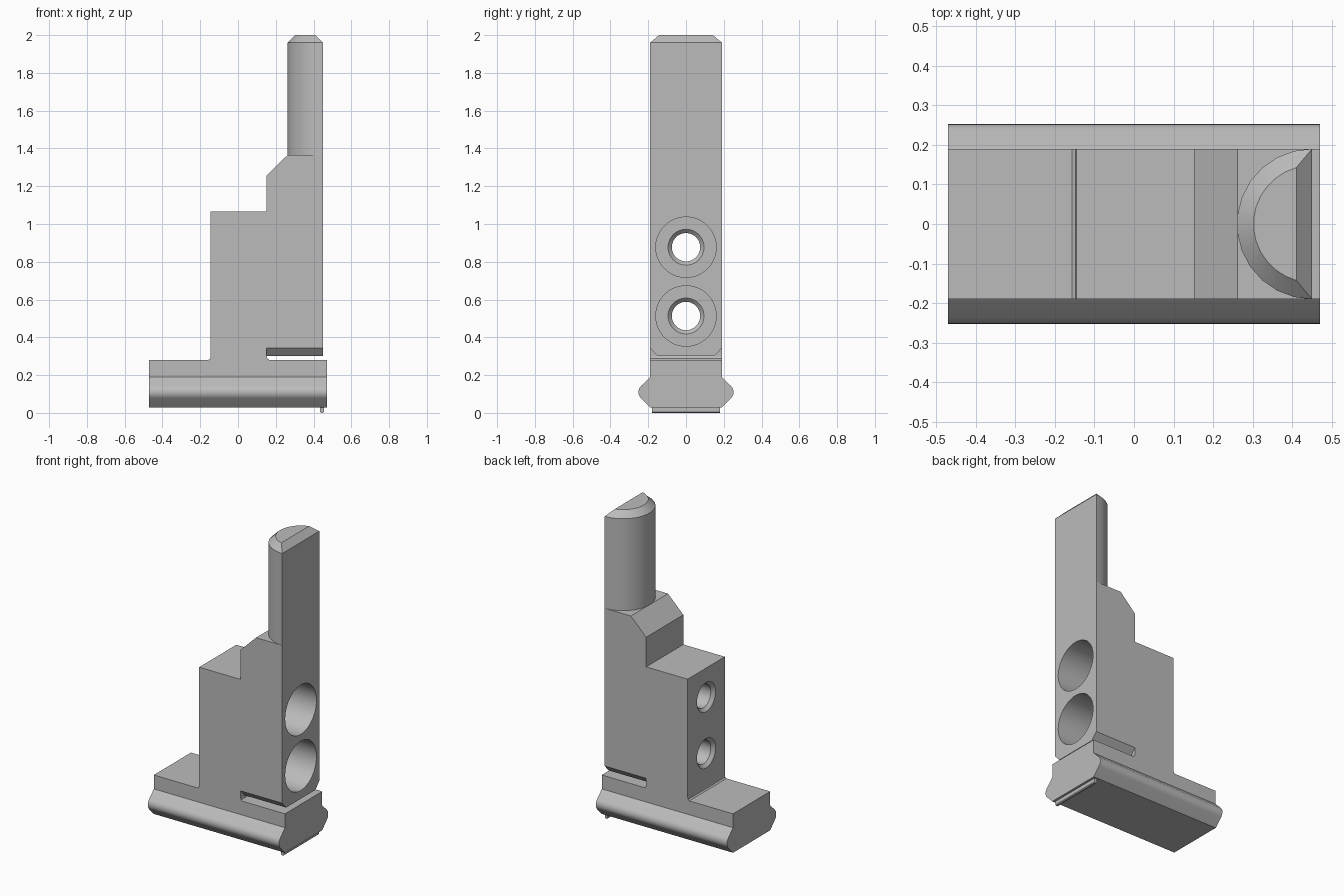
import bpy, bmesh
from math import sin, cos, pi, acos, radians

default = bpy.data.objects.get("Cube")
if default:
    bpy.data.objects.remove(default, do_unlink=True)

steel = bpy.data.materials.new("plain_grey")
steel.use_nodes = True
GREY = (0.5, 0.5, 0.5, 1)
steel.diffuse_color = GREY
steel.node_tree.nodes["Principled BSDF"].inputs["Base Color"].default_value = GREY


def loft(name, rings):
    """Closed solid through matching rings of points, capped at both ends."""
    bm = bmesh.new()
    loops = [[bm.verts.new(p) for p in ring] for ring in rings]
    for a, b in zip(loops, loops[1:]):
        for i in range(len(a)):
            j = (i + 1) % len(a)
            bm.faces.new((a[i], a[j], b[j], b[i]))
    bm.faces.new(loops[0])
    bm.faces.new(loops[-1])
    bmesh.ops.recalc_face_normals(bm, faces=bm.faces)
    mesh = bpy.data.meshes.new(name)
    bm.to_mesh(mesh)
    bm.free()
    mesh.materials.append(steel)
    obj = bpy.data.objects.new(name, mesh)
    bpy.context.collection.objects.link(obj)
    return obj


def activate(obj):
    bpy.ops.object.select_all(action='DESELECT')
    obj.select_set(True)
    bpy.context.view_layer.objects.active = obj


def smooth(obj):
    activate(obj)
    bpy.ops.object.shade_smooth_by_angle(angle=radians(30))


def cut(obj, cutter):
    cutter.hide_render = True
    activate(obj)
    mod = obj.modifiers.new("cut", 'BOOLEAN')
    mod.operation = 'DIFFERENCE'
    mod.solver = 'EXACT'
    mod.object = cutter
    bpy.ops.object.modifier_apply(modifier=mod.name)
    bpy.data.objects.remove(cutter, do_unlink=True)


HALF = 0.19      # half depth of the body
FACE = 0.45      # flat face on the bored side

# Base rail: rounded V ridges along both long sides
side = [(0.19, 0.028)]
side += [(0.207 + 0.045 * cos(a), 0.11 + 0.045 * sin(a))
         for a in [radians(-45 + 90 * i / 8) for i in range(9)]]
side += [(HALF, 0.19), (HALF, 0.28)]
section = side + [(-y, z) for y, z in reversed(side)]
smooth(loft("base_rail", [[(x, y, z) for y, z in section] for x in (-0.47, 0.47)]))

# Thin rib under the end of the base
rib = [(0.435, 0.03), (0.435, 0.005), (0.44, 0), (0.45, 0), (0.455, 0.005), (0.455, 0.03)]
loft("bottom_rib", [[(x, y, z) for x, z in rib] for y in (-0.18, 0.18)])

# Stepped body with the slot left open above the base
outline = [(-0.157, 0.28), (0.167, 0.28), (0.156, 0.287), (0.152, 0.30),
           (FACE, 0.30), (FACE, 1.365), (0.262, 1.365), (0.152, 1.257),
           (0.152, 1.065), (-0.145, 1.065), (-0.145, 0.30), (-0.148, 0.287)]
body = loft("stepped_body", [[(x, y, z) for x, z in outline] for y in (-HALF, HALF)])

# Bevels on the lower edges over the slot
for s in (-1, 1):
    wedge = [(s * 0.148, 0.298), (s * 0.2, 0.298), (s * 0.2, 0.355)]
    cut(body, loft("bevel_cutter", [[(x, y, z) for y, z in wedge] for x in (0.152, 0.5)]))

# Two counterbored holes through the body
bore = [(0.5, 0.16), (0.12, 0.16), (0.12, 0.095), (0.10, 0.075),
        (-0.125, 0.075), (-0.145, 0.095), (-0.2, 0.095)]
for z in (0.513, 0.877):
    cut(body, loft("bore_cutter",
                   [[(x, r * cos(2 * pi * i / 48), z + r * sin(2 * pi * i / 48))
                     for i in range(48)] for x, r in bore]))
smooth(body)


# Half-round column with a chamfered tip
def half_round(radius, inset, z, steps=13):
    span = acos(inset / radius)
    return [(FACE - radius * cos(a), radius * sin(a), z)
            for a in [-span + 2 * span * i / steps for i in range(steps + 1)]]


smooth(loft("half_round_column", [half_round(HALF, 0, 1.365),
                                  half_round(HALF, 0, 1.96),
                                  half_round(0.148, 0.04, 2.0)]))
